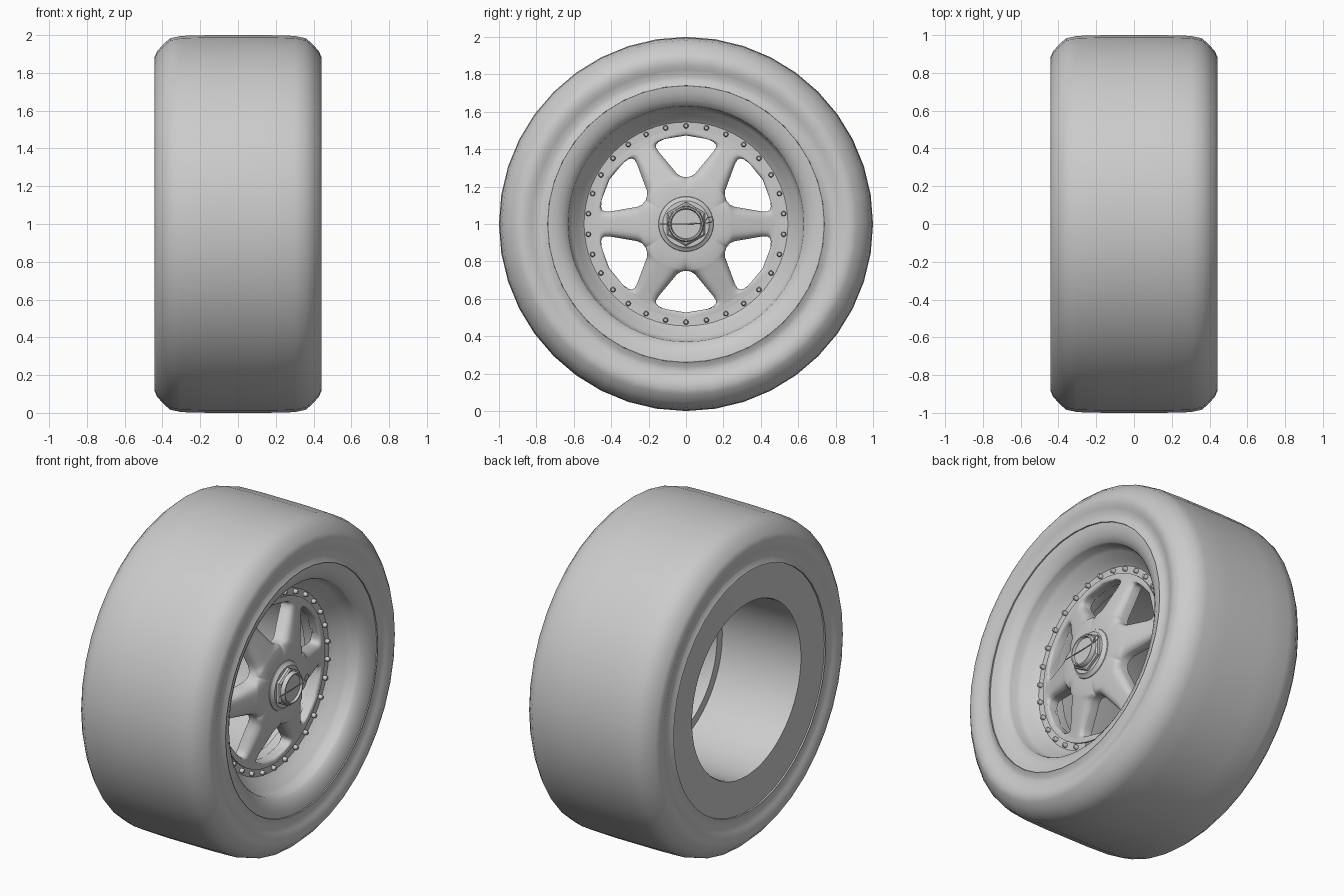
import bpy, bmesh
from math import sin, cos, pi, radians
from mathutils import Vector

if "Cube" in bpy.data.objects:
    bpy.data.objects.remove(bpy.data.objects["Cube"])

CENTRE = Vector((0, 0, 1))


def polar(x, r, a):
    """Point at distance r from the axle, angle a measured from +y towards +z."""
    return CENTRE + Vector((x, r * cos(a), r * sin(a)))


def finish(name, bm, angle=35):
    bmesh.ops.remove_doubles(bm, verts=bm.verts, dist=0.0002)
    bmesh.ops.recalc_face_normals(bm, faces=bm.faces)
    me = bpy.data.meshes.new(name)
    bm.to_mesh(me)
    bm.free()
    ob = bpy.data.objects.new(name, me)
    bpy.context.collection.objects.link(ob)
    bpy.ops.object.select_all(action='DESELECT')
    ob.select_set(True)
    bpy.context.view_layer.objects.active = ob
    bpy.ops.object.shade_smooth_by_angle(angle=radians(angle))
    return ob


def lathe(name, profile, segs, closed=False, angle=35):
    """Spin an (x, radius) profile around the axle."""
    bm = bmesh.new()
    rings = [[bm.verts.new(polar(x, r, pi / 2 + 2 * pi * i / segs)) for i in range(segs)]
             for x, r in profile]
    pairs = list(zip(rings, rings[1:]))
    if closed:
        pairs.append((rings[-1], rings[0]))
    for a, b in pairs:
        for i in range(segs):
            j = (i + 1) % segs
            bm.faces.new((a[i], a[j], b[j], b[i]))
    return finish(name, bm, angle)


# Tyre: half profile mirrored across the middle
half = [(0.40, 0.738), (0.434, 0.74), (0.420, 0.765), (0.416, 0.79), (0.428, 0.825),
        (0.438, 0.85), (0.441, 0.885), (0.43, 0.912), (0.40, 0.947), (0.36, 0.983),
        (0.30, 0.996), (0.15, 1.0)]
lathe("tyre", half + [(-x, r) for x, r in reversed(half)], 40, angle=50)

# Rim: front dish, spoke seat, barrel and flat rear flange
lathe("rim", [(0.39, 0.735), (0.427, 0.739), (0.422, 0.70), (0.405, 0.665), (0.385, 0.637),
              (0.372, 0.63), (0.33, 0.625), (0.31, 0.61), (0.275, 0.58), (0.25, 0.56),
              (0.237, 0.545), (0.235, 0.50), (0.235, 0.485), (0.21, 0.474), (0.12, 0.474),
              (0.12, 0.525), (-0.40, 0.525), (-0.412, 0.53), (-0.425, 0.739), (-0.39, 0.735),
              (-0.35, 0.60), (0.20, 0.60)], 64, closed=True)

# Spoke disc: (radius, half angle, face x, edge drop), six identical sectors
rows = [(0.0, 30, 0.31, 0), (0.10, 30, 0.315, 0), (0.18, 30, 0.313, 0), (0.22, 30, 0.308, 0.006),
        (0.24, 30, 0.304, 0.016), (0.25, 30, 0.302, 0.028), (0.256, 24, 0.30, 0.03),
        (0.275, 19.5, 0.295, 0.032), (0.31, 16, 0.286, 0.032), (0.36, 12.2, 0.273, 0.03),
        (0.41, 9.4, 0.259, 0.026), (0.44, 8.6, 0.252, 0.022), (0.454, 9.5, 0.249, 0.02),
        (0.463, 11.5, 0.247, 0.018), (0.469, 16, 0.246, 0.016), (0.473, 30, 0.245, 0.012),
        (0.482, 30, 0.245, 0.002), (0.502, 30, 0.243, 0)]
N = 12
bm = bmesh.new()
for k in range(6):
    grid = []
    for r, half_angle, x, drop in rows:
        us = [sin(pi / 2 * (2 * i / N - 1)) for i in range(N + 1)]   # denser at the edges
        grid.append([bm.verts.new(polar(x - drop * u ** 6, r, radians(60 * k + half_angle * u)))
                     for u in us])
    for a, b in zip(grid, grid[1:]):
        for i in range(N):
            bm.faces.new((a[i], a[i + 1], b[i + 1], b[i]))
bmesh.ops.remove_doubles(bm, verts=bm.verts, dist=0.0002)
bmesh.ops.dissolve_degenerate(bm, dist=0.0001, edges=bm.edges)
bmesh.ops.recalc_face_normals(bm, faces=bm.faces)
# Give the disc depth towards the inside of the wheel
res = bmesh.ops.extrude_face_region(bm, geom=bm.faces[:], use_keep_orig=True)
for v in [g for g in res["geom"] if isinstance(g, bmesh.types.BMVert)]:
    v.co.x -= 0.05
finish("spoke_disc", bm, 55)

# Bolts around the spoke seat
bm = bmesh.new()
for k in range(30):
    a = pi / 2 + 2 * pi * k / 30
    rings = [[bm.verts.new(polar(x, 0.525, a) + Vector((0, r * cos(t), r * sin(t))))
              for t in [2 * pi * i / 10 for i in range(10)]]
             for x, r in [(0.228, 0.014), (0.252, 0.014), (0.259, 0.009)]]
    for p, q in zip(rings, rings[1:]):
        for i in range(10):
            j = (i + 1) % 10
            bm.faces.new((p[i], p[j], q[j], q[i]))
    bm.faces.new(rings[-1])
finish("rim_bolts", bm, 50)

# Hub: raised collar, hexagonal centre nut and round dished cap
lathe("hub_collar", [(0.305, 0.152), (0.318, 0.145), (0.322, 0.135), (0.335, 0.124),
                     (0.335, 0.0)], 48)
lathe("centre_nut", [(0.32, 0.118), (0.350, 0.118), (0.358, 0.108), (0.358, 0.0)], 6, angle=20)
lathe("hub_cap", [(0.35, 0.096), (0.375, 0.095), (0.382, 0.09), (0.382, 0.083),
                  (0.368, 0.078), (0.368, 0.0)], 40)

# Locking pin across the cap with a loop at one end
cu = bpy.data.curves.new("locking_pin", 'CURVE')
cu.dimensions = '3D'
cu.bevel_depth = 0.003
cu.bevel_resolution = 2
path = [(-0.14, 0.0), (0.0, 0.0), (0.10, 0.004), (0.135, 0.01), (0.148, 0.025),
        (0.135, 0.038), (0.115, 0.034), (0.105, 0.018), (0.09, 0.006)]
sp = cu.splines.new('POLY')
sp.points.add(len(path) - 1)
for p, (y, z) in zip(sp.points, path):
    p.co = (0.38, y, 1 + z, 1)
pin = bpy.data.objects.new("locking_pin", cu)
bpy.context.collection.objects.link(pin)
